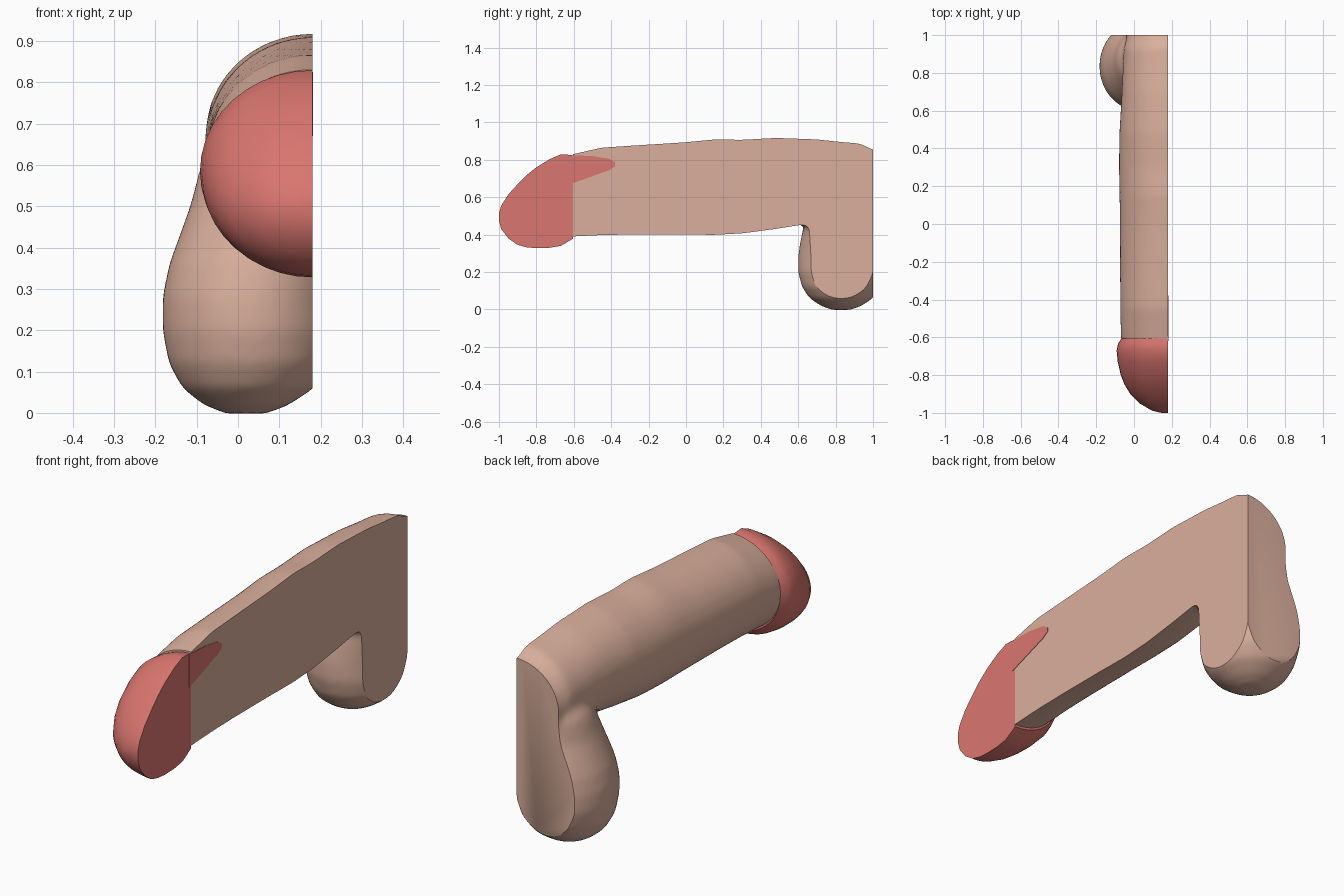
import bpy, bmesh, math
from mathutils import Vector

if "Cube" in bpy.data.objects:
    bpy.data.objects.remove(bpy.data.objects["Cube"])

CUT = 0.18  # x of the flat section plane


def material(name, rgb):
    m = bpy.data.materials.new(name)
    m.diffuse_color = (*rgb, 1)
    m.use_nodes = True
    m.node_tree.nodes["Principled BSDF"].inputs["Base Color"].default_value = m.diffuse_color
    return m


skin = material("skin tan", (0.70, 0.43, 0.335))
red = material("tip red", (0.70, 0.18, 0.16))


def loft(bm, rings):
    """Skin a list of equal-length point rings and close both ends."""
    vs = [[bm.verts.new(p) for p in r] for r in rings]
    n = len(vs[0])
    for a, b in zip(vs, vs[1:]):
        for i in range(n):
            bm.faces.new((a[i], a[(i + 1) % n], b[(i + 1) % n], b[i]))
    bm.faces.new(vs[0][::-1])
    bm.faces.new(vs[-1])


def ring_y(y, top, bottom, rx, n=40):
    zc, rz = (top + bottom) / 2, (top - bottom) / 2
    return [(CUT + rx * math.cos(2 * math.pi * i / n), y,
             zc + rz * math.sin(2 * math.pi * i / n)) for i in range(n)]


def ring_z(z, cx, cy, rx, ry, n=40):
    return [(cx + rx * math.cos(2 * math.pi * i / n),
             cy + ry * math.sin(2 * math.pi * i / n), z) for i in range(n)]


def section(bm, co, no):
    """Cut the mesh with a plane, drop the outer side and cap it."""
    geom = bm.verts[:] + bm.edges[:] + bm.faces[:]
    bmesh.ops.bisect_plane(bm, geom=geom, dist=1e-5, plane_co=co, plane_no=no, clear_outer=True)
    bmesh.ops.holes_fill(bm, edges=[e for e in bm.edges if e.is_boundary], sides=0)


def make(name, bm, mat):
    bmesh.ops.recalc_face_normals(bm, faces=bm.faces[:])
    me = bpy.data.meshes.new(name)
    bm.to_mesh(me)
    bm.free()
    me.materials.append(mat)
    ob = bpy.data.objects.new(name, me)
    bpy.context.collection.objects.link(ob)
    return ob


def activate(ob):
    bpy.ops.object.select_all(action='DESELECT')
    ob.select_set(True)
    bpy.context.view_layer.objects.active = ob


def smooth(ob):
    activate(ob)
    bpy.ops.object.shade_smooth_by_angle(angle=math.radians(40))


# Body: shaft and sac, fused into one surface and then sectioned
bm = bmesh.new()
shaft = [(-0.66, 0.82, 0.385, 0.24), (-0.6, 0.832, 0.39, 0.25), (-0.45, 0.866, 0.397, 0.253),
         (-0.3, 0.876, 0.40, 0.254), (0, 0.895, 0.40, 0.255), (0.15, 0.91, 0.398, 0.257),
         (0.3, 0.908, 0.406, 0.26), (0.48, 0.918, 0.43, 0.258), (0.7, 0.91, 0.465, 0.245),
         (0.82, 0.897, 0.465, 0.24), (0.93, 0.888, 0.46, 0.235), (0.99, 0.858, 0.45, 0.22),
         (1.1, 0.84, 0.44, 0.21)]
loft(bm, [ring_y(*s) for s in shaft])
sac = [(-0.002, 0.02, 0.83, 0.05, 0.05), (0.02, 0.02, 0.83, 0.105, 0.11),
       (0.06, 0.025, 0.83, 0.16, 0.17), (0.12, 0.03, 0.83, 0.198, 0.21),
       (0.2, 0.03, 0.835, 0.213, 0.236), (0.28, 0.03, 0.835, 0.213, 0.236),
       (0.36, 0.045, 0.84, 0.212, 0.23), (0.42, 0.065, 0.845, 0.21, 0.222),
       (0.5, 0.1, 0.85, 0.216, 0.21), (0.6, 0.14, 0.87, 0.23, 0.2),
       (0.7, 0.18, 0.88, 0.21, 0.18), (0.78, 0.18, 0.88, 0.14, 0.14)]
loft(bm, [ring_z(*s) for s in sac])
body = make("body", bm, skin)
activate(body)
mod = body.modifiers.new("fuse", 'REMESH')
mod.mode, mod.voxel_size = 'VOXEL', 0.016
mod2 = body.modifiers.new("soften", 'SMOOTH')
mod2.factor, mod2.iterations = 0.5, 6
for m in ("fuse", "soften"):
    bpy.ops.object.modifier_apply(modifier=m)
bm = bmesh.new()
bm.from_mesh(body.data)
section(bm, (0, 1, 0), (0, 1, 0))
section(bm, (0, -0.605, 0), (0, -1, 0))
section(bm, (CUT, 0, 0), (1, 0, 0))
bmesh.ops.recalc_face_normals(bm, faces=bm.faces[:])
for f in bm.faces:
    f.material_index = 0
bm.to_mesh(body.data)
bm.free()
body.data.materials.clear()
body.data.materials.append(skin)
smooth(body)

# Rounded tip with a flared rim
bm = bmesh.new()
tip = [(-1.0, 0.515, 0.475, 0.035), (-0.988, 0.555, 0.43, 0.085), (-0.95, 0.615, 0.38, 0.15),
       (-0.9, 0.67, 0.345, 0.2), (-0.85, 0.72, 0.332, 0.23), (-0.8, 0.76, 0.328, 0.25),
       (-0.73, 0.803, 0.33, 0.266), (-0.67, 0.829, 0.34, 0.272), (-0.635, 0.828, 0.36, 0.265),
       (-0.605, 0.822, 0.378, 0.246)]
loft(bm, [ring_y(*s) for s in tip])
section(bm, (CUT, 0, 0), (1, 0, 0))
smooth(make("tip", bm, red))

# Red tongue inlaid on the section face
bm = bmesh.new()
outline = [(-0.62, 0.67), (-0.41, 0.745), (-0.38, 0.765), (-0.378, 0.785), (-0.41, 0.805),
           (-0.5, 0.82), (-0.62, 0.825)]
face = bm.faces.new([bm.verts.new((CUT - 0.001, y, z)) for y, z in outline])
ext = bmesh.ops.extrude_face_region(bm, geom=[face])
for v in ext["geom"]:
    if isinstance(v, bmesh.types.BMVert):
        v.co += Vector((0.003, 0, 0))
make("section_tongue", bm, red)
